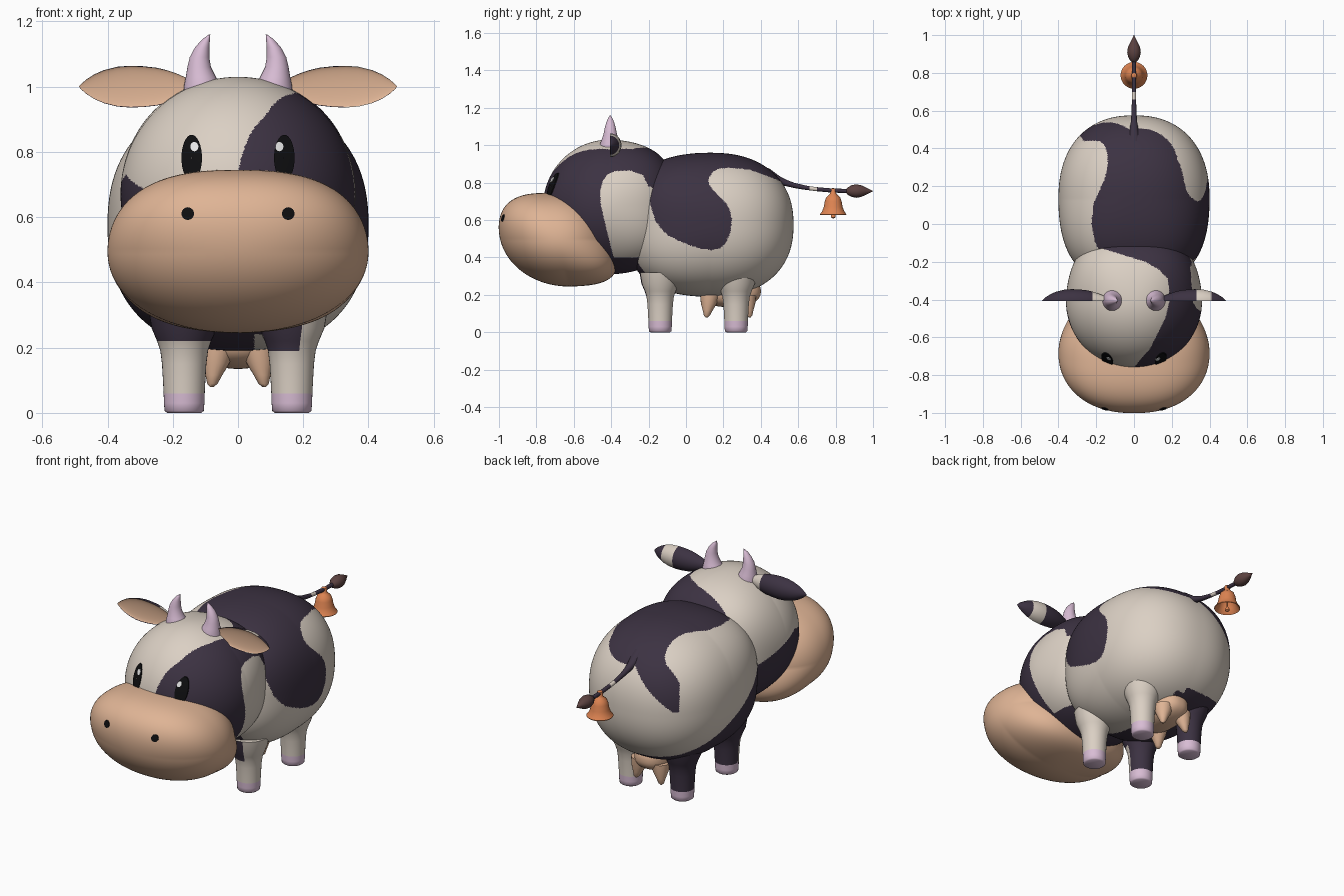
import bpy, bmesh, math
from mathutils import Vector
from mathutils.bvhtree import BVHTree

if "Cube" in bpy.data.objects:
    bpy.data.objects.remove(bpy.data.objects["Cube"])


def material(name, rgb):
    m = bpy.data.materials.new(name)
    lin = [((c / 255 + 0.055) / 1.055) ** 2.4 for c in rgb]
    m.diffuse_color = (*lin, 1)
    m.use_nodes = True
    m.node_tree.nodes["Principled BSDF"].inputs["Base Color"].default_value = m.diffuse_color
    return m


CREAM = material("cream hide", (219, 208, 196))
DARK = material("dark patch", (60, 50, 66))
PEACH = material("peach skin", (223, 180, 149))
LILAC = material("lilac horn", (216, 188, 212))
ORANGE = material("copper bell", (222, 132, 82))
BROWN = material("brown tuft", (92, 66, 64))
BLACK = material("black", (14, 14, 16))
WHITE = material("white", (240, 240, 240))


def finish(name, bm, mats, paint=None):
    """Turn a bmesh into an object; paint(center, normal) picks the material index."""
    bmesh.ops.recalc_face_normals(bm, faces=bm.faces)
    bm.normal_update()
    for f in bm.faces:
        f.smooth = True
        if paint:
            f.material_index = int(paint(f.calc_center_median(), f.normal))
    me = bpy.data.meshes.new(name)
    bm.to_mesh(me)
    bm.free()
    for m in mats:
        me.materials.append(m)
    ob = bpy.data.objects.new(name, me)
    bpy.context.collection.objects.link(ob)
    return ob


def blob(name, level, center, radii, power, mats, paint=None, shear=0.0):
    """Superellipsoid whose squareness power(direction) varies over the surface."""
    bm = bmesh.new()
    bmesh.ops.create_icosphere(bm, subdivisions=level, radius=1)
    for v in bm.verts:
        d = v.co.copy()
        n = power(d)
        d /= sum(abs(c) ** n for c in d) ** (1 / n)
        v.co = Vector((center[i] + radii[i] * d[i] for i in range(3)))
        v.co.y += shear * d.z
    return finish(name, bm, mats, paint)


def loft(name, rings, mats, paint=None, cap=True):
    bm = bmesh.new()
    rows = [[bm.verts.new(p) for p in r] for r in rings]
    n = len(rows[0])
    for a, b in zip(rows, rows[1:]):
        for i in range(n):
            bm.faces.new((a[i], a[(i + 1) % n], b[(i + 1) % n], b[i]))
    if cap:
        bm.faces.new(rows[0])
        bm.faces.new(rows[-1])
    return finish(name, bm, mats, paint)


def ring(c, r, axis="z", n=32):
    out = []
    for i in range(n):
        a, b = r * math.cos(math.tau * i / n), r * math.sin(math.tau * i / n)
        out.append(Vector(c) + Vector((a, b, 0) if axis == "z" else (a, 0, b)))
    return out


def inside(px, py, poly):
    hit = False
    for (x1, y1), (x2, y2) in zip(poly, poly[1:] + poly[:1]):
        if (y1 > py) != (y2 > py) and px < (x2 - x1) * (py - y1) / (y2 - y1) + x1:
            hit = not hit
    return hit


def lerp(t, table):
    for (a, fa), (b, fb) in zip(table, table[1:]):
        if t <= b:
            return fa + (fb - fa) * max(0, (t - a) / (b - a))
    return table[-1][1]


# Hide patches: right flank in (y, z), back in (x, y), right cheek in (y, z)
FLANK = [(-.4, 1.1), (-.22, .85), (-.20, .77), (-.19, .68), (-.165, .6), (-.13, .55), (-.085, .51),
         (.02, .465), (.09, .445), (.14, .44), (.185, .45), (.21, .475), (.237, .53), (.245, .6),
         (.235, .65), (.215, .69), (.145, .76), (.122, .79), (.12, .82), (.145, .86), (.18, .875),
         (.225, .88), (.34, .87), (.45, .83), (.5, .81), (.7, .81), (.7, 1.1)]
BACK = [(.05, .6), (-.1, .6), (-.24, .53), (-.285, .47), (-.27, .44), (-.18, .44), (-.15, .41),
        (-.14, .37), (-.14, .3), (-.155, .24), (-.19, .16), (-.215, .105), (-.225, 0),
        (-.205, -.1), (-.15, -.2), (-.1, -.35), (.05, -.35)]
CHEEK = [(-.37, .3), (-.385, .4), (-.40, .45), (-.43, .57), (-.455, .68), (-.46, .75), (-.445, .81),
         (-.42, .845), (-.38, .862), (-.30, .865), (-.23, .84), (-.2, .78), (.1, .7), (.1, .3)]
CROWN = [(-.76, 0), (-.71, .04), (-.66, .085), (-.5, .165), (-.4, .19), (-.29, .18), (-.24, .13),
         (-.2, .06), (-.16, -.07), (-.12, -.2)]


def body_dark(c, _):
    x, y, z = c
    if x > 0:
        return (inside(y, z, FLANK) or (z < .42 and x < .19 and y < -.15)
                or (x < .05 and z < .3 and y < .42))
    on_back = z > .6 and inside(x, y, BACK) and (y < .4 or z > .64 + (x + .22) * .9)
    return on_back or z < .53 - .55 * y


def head_dark(c, _):
    x, y, z = c
    if z < .40:
        return True
    if x > lerp(y, CROWN) and (x > 0 or z > .7):
        return not (x > 0 and inside(y, z, CHEEK))
    return x < 0 and z < .73 - .35 * abs(y + .5)


# Body, head and muzzle
blob("body", 7, (0, .13, .575), (.4, .445, .385), lambda d: 2.3 + .5 * max(0, -d.y),
     [CREAM, DARK], body_dark)
head = blob("head", 7, (0, -.41, .67), (.36, .355, .36), lambda d: 2 + .8 * max(0, d.y),
            [CREAM, DARK], head_dark)
muzzle = blob("muzzle", 6, (0, -.685, .495), (.4, .308, .25),
              lambda d: 2.1 + .4 * max(0, d.z) + 1.6 * max(0, d.y) * max(0, -d.z), [PEACH], shear=-.06)


# Eyes and nostrils: thin plates laid on the surface
def plate(name, target, x, z, rx, rz, lift, mat):
    me = target.data
    tree = BVHTree.FromPolygons([v.co for v in me.vertices], [p.vertices for p in me.polygons])
    rows = []
    for k in (1, .75, .5, .25, .02):
        row = []
        for i in range(32):
            a = math.tau * i / 32
            px, pz = x + rx * k * math.cos(a), z + rz * k * math.sin(a)
            hit, normal = tree.ray_cast(Vector((px, -2, pz)), Vector((0, 1, 0)))[:2]
            row.append(hit + normal * lift)
        rows.append(row)
    rows.insert(0, [p + Vector((0, lift * 1.2, 0)) for p in rows[0]])
    ob = loft(name, rows, [mat], cap=False)
    ob.data.update()
    # outward side faces the front
    if sum(p.normal.y * p.area for p in ob.data.polygons) > 0:
        ob.data.flip_normals()


for s, side in ((-1, "left"), (1, "right")):
    plate(f"{side}_eye", head, s * .14, .78, .031, .07, .005, BLACK)
    plate(f"{side}_eye_glint", head, -.131 if s < 0 else .124, .813, .012, .014, .008, WHITE)
    plate(f"{side}_nostril", muzzle, s * .153, .61, .019, .019, .004, BLACK)

# Horns
HORN = [(.108, .95, .06), (.109, 1.0, .057), (.114, 1.03, .046), (.119, 1.06, .036), (.118, 1.09, .030),
        (.110, 1.12, .022), (.098, 1.145, .012), (.087, 1.16, .002)]
for s, side in ((-1, "left"), (1, "right")):
    loft(f"{side}_horn", [ring((s * x, -.405, z), r) for x, z, r in HORN], [LILAC])

# Ears: leaf shapes with a rounded back and a shallow hollow front
EAR = [(.13, .02), (.16, .028), (.19, .041), (.22, .051), (.25, .058), (.29, .0625), (.33, .064),
       (.37, .061), (.41, .051), (.44, .038), (.465, .022), (.48, .009), (.487, .001)]


def ear_ring(x, w):
    pts = []
    for i in range(48):
        a = math.tau * i / 48
        depth = .062 if math.sin(a) > 0 else .012
        pts.append((x, -.407 + depth * w / .064 * abs(math.sin(a)), 1.0 + w * math.cos(a)))
    return pts


def ear_paint(c, n):
    if n.y < -.75:
        return 2
    return c.x < -.22 or (c.x > 0 and not .32 < c.x < .42)


for s, side in ((-1, "left"), (1, "right")):
    loft(f"{side}_ear", [ear_ring(s * x, w) for x, w in EAR], [CREAM, DARK, PEACH], ear_paint)

# Legs with hooves
LEG = [(0, .052), (.006, .06), (.03, .062), (.06, .063), (.1, .065), (.15, .068), (.19, .073),
       (.22, .083), (.26, .1), (.32, .11)]


def leg_paint(c, _):
    x, y, z = c
    if z < .06:
        return 2
    if x < 0:
        return y > .1 or y > -.15 or z > .21
    return y < -.15 and x < .19 and z > .18


for s, side in ((-1, "left"), (1, "right")):
    for y, end in ((-.138, "front"), (.268, "rear")):
        loft(f"{end}_{side}_leg", [ring((s * .165, y, z), r, n=40) for z, r in LEG],
             [CREAM, DARK, LILAC], leg_paint)

# Udder with four teats
blob("udder", 5, (0, .235, .22), (.105, .165, .085), lambda d: 2.4, [PEACH])
for s in (-1, 1):
    for y, lean in ((.13, -.02), (.32, .02)):
        loft("teat", [ring((s * (.06 + .02 * t), y + lean * t, .2 - .12 * t), r, n=20)
                      for t, r in ((0, .055), (.4, .042), (.7, .026), (.92, .016), (1, .006))], [PEACH])

# Tail, tuft and bell
TAIL = [(.44, .845, .035), (.5, .812, .023), (.54, .797, .017), (.58, .785, .014), (.63, .775, .012),
        (.66, .77, .011), (.70, .765, .011), (.78, .758, .011), (.88, .755, .011)]
loft("tail", [ring((0, y, z), r, "y", 16) for y, z, r in TAIL], [CREAM, DARK],
     lambda c, n: not .66 < c.y < .70)
TUFT = [(.855, .008), (.865, .02), (.885, .031), (.91, .036), (.935, .032), (.96, .021), (.985, .008), (1, .001)]
loft("tail_tuft", [ring((0, y, .755), r, "y", 24) for y, r in TUFT], [BROWN])
BELL = [(.60, .002), (.607, .012), (.617, .012), (.64, .004), (.725, .004), (.70, .035), (.655, .049),
        (.632, .064), (.627, .069), (.631, .071), (.645, .06), (.67, .05), (.70, .045), (.722, .037),
        (.735, .022), (.742, .016), (.768, .014), (.771, .002)]
loft("tail_bell", [ring((0, .787, z + .008 * (z < .62)), r) for z, r in BELL], [ORANGE])

bpy.ops.object.select_all(action="SELECT")
bpy.context.view_layer.objects.active = head
bpy.ops.object.shade_smooth_by_angle(angle=math.radians(50))
